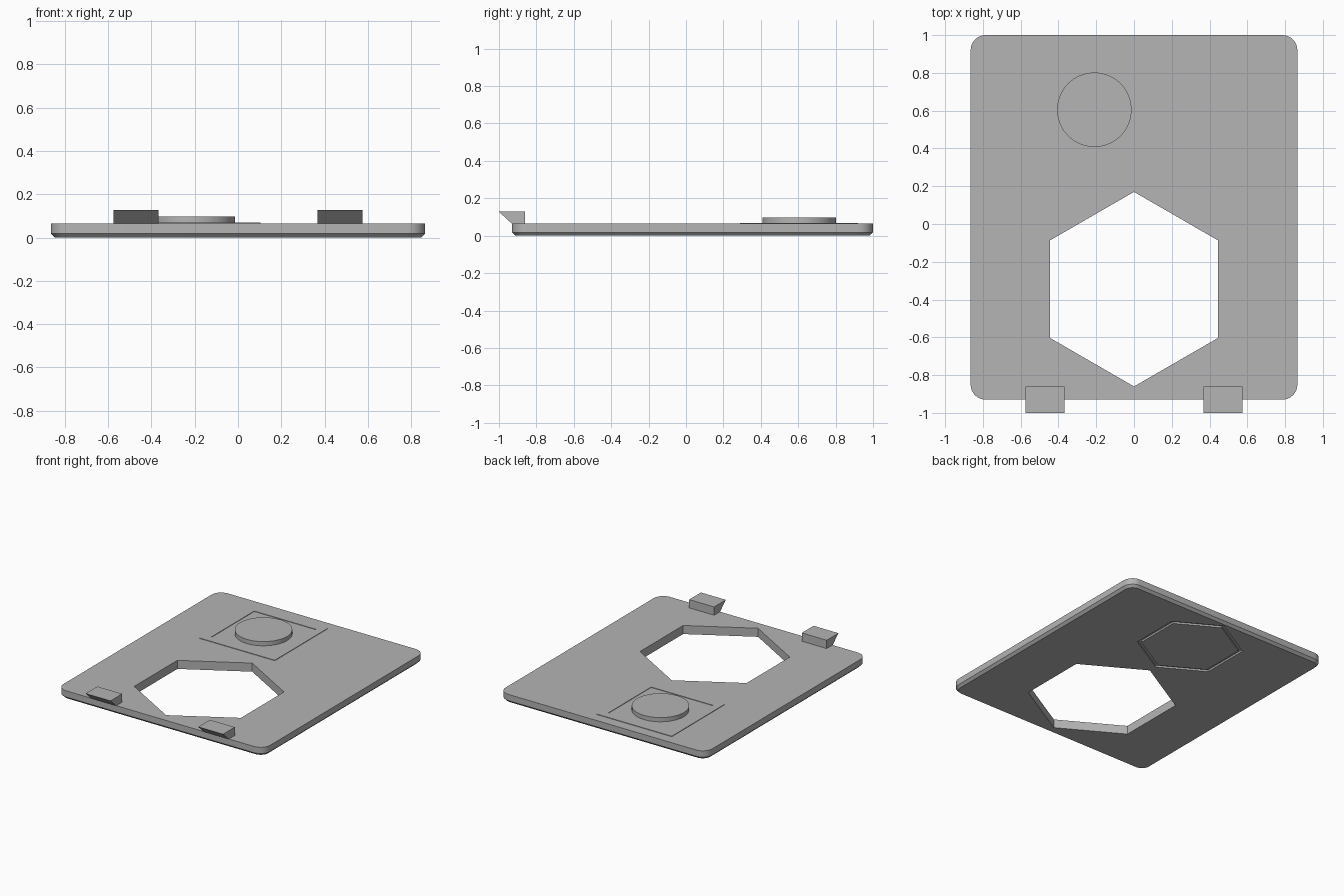
import bpy
import bmesh
from math import pi, cos, sin, radians, sqrt

default = bpy.data.objects.get("Cube")
if default:
    bpy.data.objects.remove(default, do_unlink=True)

grey = bpy.data.materials.new("plain_grey")
grey.use_nodes = True
colour = (0.46, 0.46, 0.46, 1)
grey.diffuse_color = colour
grey.node_tree.nodes["Principled BSDF"].inputs["Base Color"].default_value = colour


def polygon(cx, cy, radius, sides, start=0.0):
    """Regular outline around a centre."""
    step = 2 * pi / sides
    return [(cx + radius * cos(start + i * step), cy + radius * sin(start + i * step))
            for i in range(sides)]


def rounded_rect(half_x, half_y, cy, radius, steps=8):
    """Rectangle outline with arc corners."""
    points = []
    for corner, (sx, sy) in enumerate([(1, 1), (-1, 1), (-1, -1), (1, -1)]):
        for i in range(steps + 1):
            a = (corner + i / steps) * pi / 2
            points.append((sx * (half_x - radius) + radius * cos(a),
                           cy + sy * (half_y - radius) + radius * sin(a)))
    return points


def loft(name, rings, closed=False):
    """Skin matching rings of (outline, z); closed joins last to first, else caps."""
    bm = bmesh.new()
    loops = [[bm.verts.new((x, y, z)) for x, y in outline] for outline, z in rings]
    pairs = list(zip(loops, loops[1:]))
    if closed:
        pairs.append((loops[-1], loops[0]))
    else:
        bm.faces.new(loops[0])
        bm.faces.new(loops[-1])
    for a, b in pairs:
        n = len(a)
        for i in range(n):
            j = (i + 1) % n
            bm.faces.new((a[i], a[j], b[j], b[i]))
    bmesh.ops.recalc_face_normals(bm, faces=bm.faces)
    mesh = bpy.data.meshes.new(name)
    bm.to_mesh(mesh)
    bm.free()
    mesh.materials.append(grey)
    obj = bpy.data.objects.new(name, mesh)
    bpy.context.collection.objects.link(obj)
    return obj


def select_only(obj):
    bpy.ops.object.select_all(action='DESELECT')
    obj.select_set(True)
    bpy.context.view_layer.objects.active = obj


def smooth(obj):
    select_only(obj)
    bpy.ops.object.shade_smooth_by_angle(angle=radians(30))


def cut(target, cutter):
    cutter.hide_render = True
    mod = target.modifiers.new("cut", 'BOOLEAN')
    mod.operation = 'DIFFERENCE'
    mod.solver = 'EXACT'
    mod.object = cutter
    select_only(target)
    bpy.ops.object.modifier_apply(modifier=mod.name)
    bpy.data.objects.remove(cutter, do_unlink=True)


TOP = 0.065
CHAMFER = 0.018

# Base plate with rounded corners and a chamfered underside
outer = rounded_rect(0.865, 0.965, 0.035, 0.08)
inner = rounded_rect(0.865 - CHAMFER, 0.965 - CHAMFER, 0.035, 0.08 - CHAMFER)
plate = loft("base_plate", [(inner, 0), (outer, CHAMFER), (outer, TOP)])

# Large hexagonal opening
hexagon = polygon(0, -0.345, 0.515, 6, pi / 2)
cut(plate, loft("opening_cutter", [(hexagon, -0.1), (hexagon, 0.2)]))

# Hexagonal groove on the underside
wide = polygon(0, 0.6, 0.368, 6, pi / 2)
narrow = polygon(0, 0.6, 0.34, 6, pi / 2)
cut(plate, loft("groove_cutter",
                [(wide, -0.05), (wide, 0.013), (narrow, 0.013), (narrow, -0.05)], closed=True))
smooth(plate)

# Round button and the thin square frame around it
BX, BY = -0.21, 0.605
circle = polygon(BX, BY, 0.197, 64)
button = loft("round_button", [(circle, TOP - 0.005), (circle, 0.097)])
smooth(button)
big = polygon(BX, BY, 0.315 * sqrt(2), 4, pi / 4)
small = polygon(BX, BY, 0.258 * sqrt(2), 4, pi / 4)
loft("square_frame", [(big, TOP - 0.003), (big, TOP + 0.004),
                      (small, TOP + 0.004), (small, TOP - 0.003)], closed=True)

# Pair of clips overhanging the front edge, sloped underneath
for side, label in ((1, "left"), (-1, "right")):
    x0, x1 = side * 0.367, side * 0.575
    foot = [(x0, -0.932), (x1, -0.932), (x1, -0.86), (x0, -0.86)]
    head = [(x0, -1), (x1, -1), (x1, -0.86), (x0, -0.86)]
    loft(label + "_clip", [(foot, TOP), (head, 0.128)])
